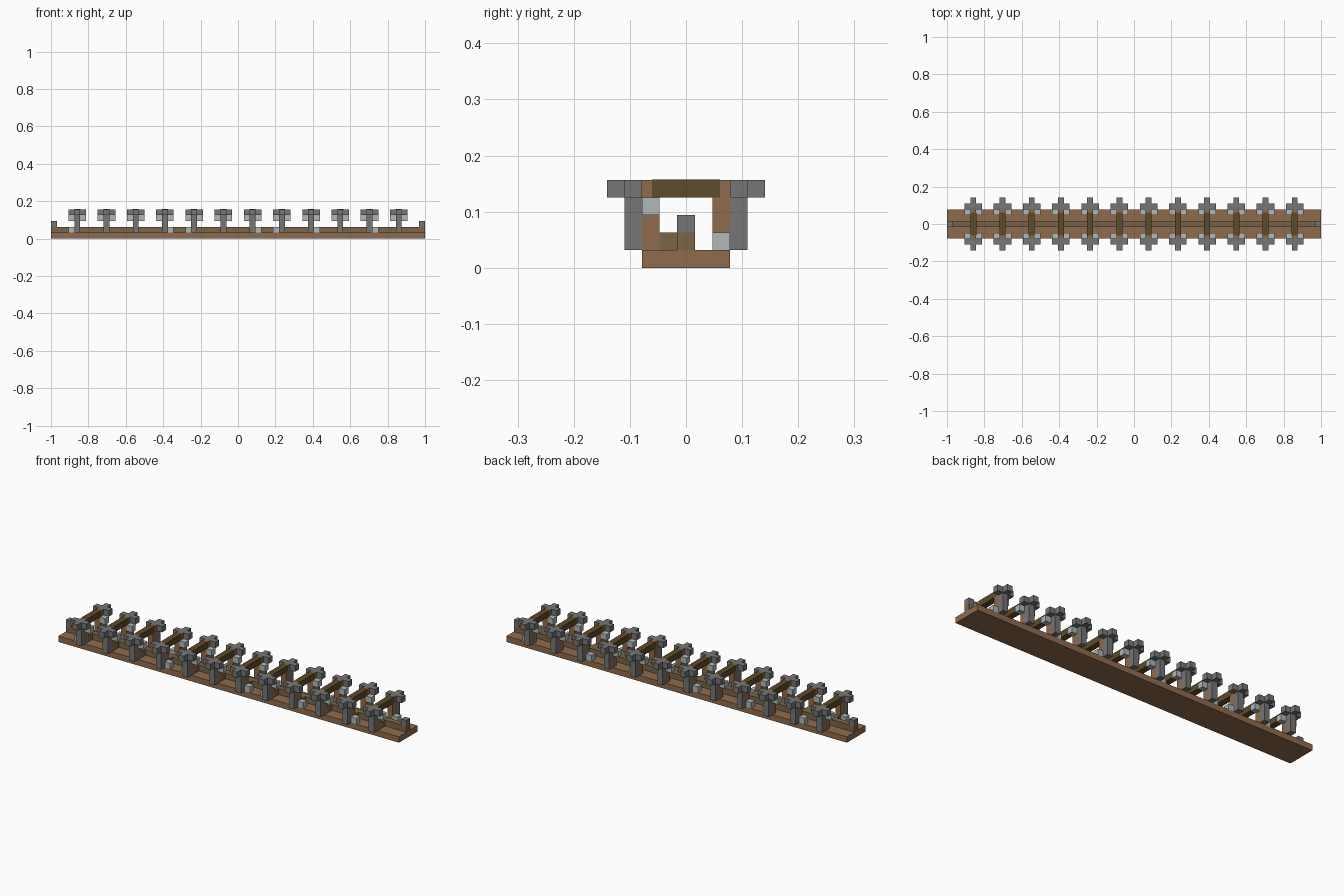
import bpy

if "Cube" in bpy.data.objects:
    bpy.data.objects.remove(bpy.data.objects["Cube"], do_unlink=True)

U = 1 / 32  # side of one block


def material(name, color):
    m = bpy.data.materials.new(name)
    m.use_nodes = True
    m.diffuse_color = (*color, 1)
    m.node_tree.nodes["Principled BSDF"].inputs["Base Color"].default_value = (*color, 1)
    return m


BROWN = material("brown wood", (0.28, 0.145, 0.075))
DARK = material("dark wood", (0.112, 0.069, 0.023))
OLIVE = material("olive wood", (0.198, 0.13, 0.065))
STONE = material("grey stone", (0.18, 0.18, 0.18))
PALE = material("pale stone", (0.44, 0.48, 0.48))


def block(name, mat, center, size):
    """Box from a block-unit centre (x, y, bottom z) and size."""
    x, y, z = center
    bpy.ops.mesh.primitive_cube_add(size=1, location=(x * U, y * U, (z + size[2] / 2) * U))
    ob = bpy.context.object
    ob.name = name
    ob.scale = [s * U for s in size]
    bpy.ops.object.transform_apply(location=False, rotation=False, scale=True)
    ob.data.materials.append(mat)
    return ob


# Deck, centre rail and end stops
block("deck", BROWN, (0, 0, 0), (64, 5, 1))
block("centre_rail", OLIVE, (0, 0, 1), (64, 1, 1))
for side, x in (("left", 31.5), ("right", -31.5)):
    block(side + "_end_stop", STONE, (x, 0, 2), (1, 1, 1))

# Lanterns that sit on the deck instead of hanging: (frame, x direction)
low = {
    -1: {(0, -1), (3, 1), (4, -1), (6, 1), (7, -1), (8, 1), (10, 1)},
    1: {(11, 1), (9, -1), (7, 1), (5, -1), (3, -1), (2, 1), (1, -1)},
}

# Twelve cross frames along the deck
for i in range(12):
    x = 5 * i - 27.5
    block("cross_beam", DARK, (x, 0, 4), (1.03, 3.9, 1.02))
    block("rail_brace", OLIVE, (x, -1, 1), (1, 1, 1))
    for s, side in ((-1, "front"), (1, "back")):
        block(side + "_post", BROWN, (x, 2 * s, 1), (1, 1, 4))
        block(side + "_pillar", STONE, (x, 3 * s, 1), (1, 1, 3))
        block(side + "_capital", STONE, (x, 3 * s, 4), (3, 1, 1))
        block(side + "_capital_tip", STONE, (x, 4 * s, 4), (1, 1, 1))
        for d in (-1, 1):
            z = 1 if (i, d) in low[s] else 3
            block(side + "_lantern", PALE, (x + d, 2 * s, z), (1, 1, 1))
